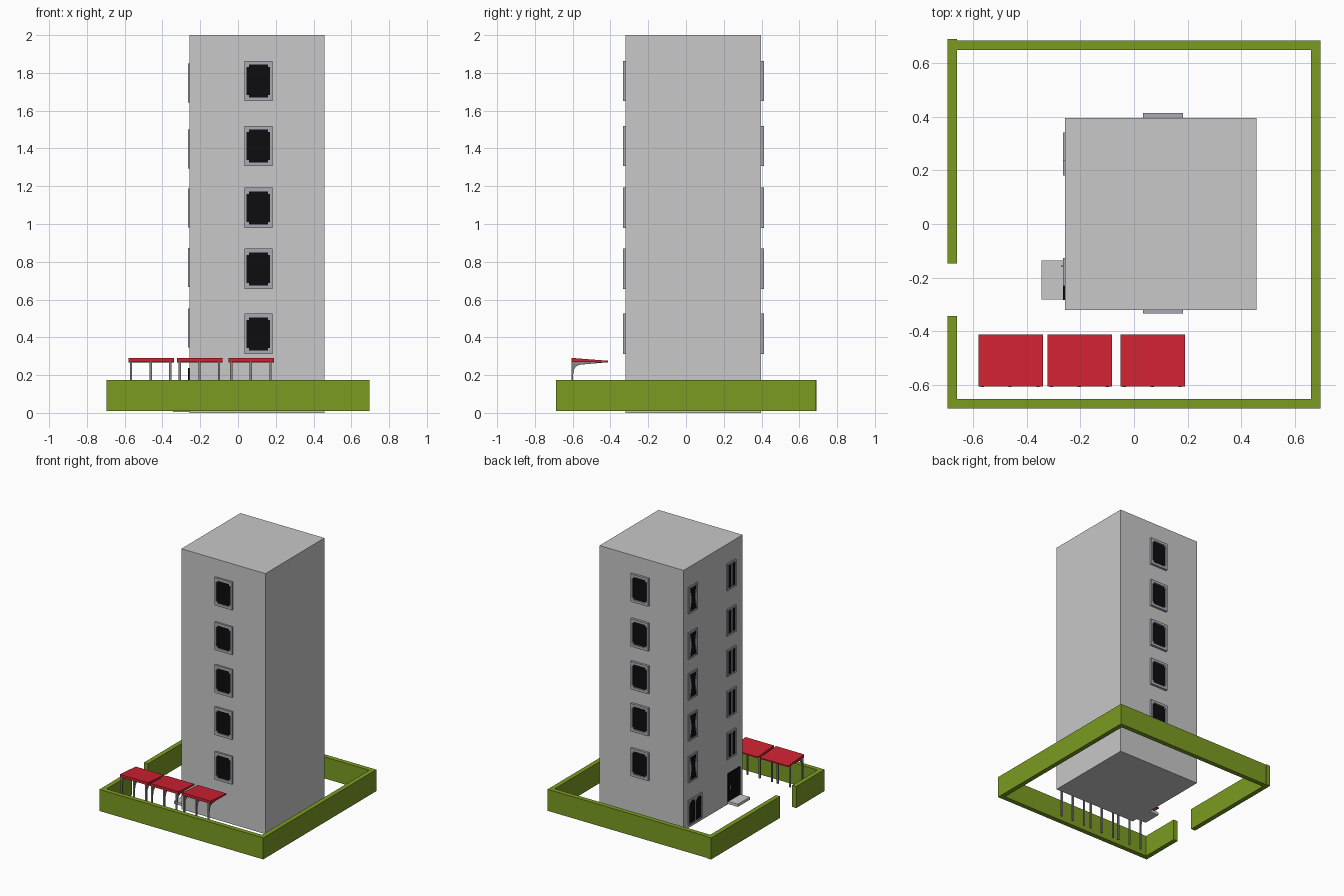
import bpy, bmesh, math
from mathutils import Vector

if "Cube" in bpy.data.objects:
    bpy.data.objects.remove(bpy.data.objects["Cube"])


def material(name, rgb):
    m = bpy.data.materials.new(name)
    m.diffuse_color = (*rgb, 1)
    m.use_nodes = True
    m.node_tree.nodes["Principled BSDF"].inputs["Base Color"].default_value = m.diffuse_color
    return m


GREY = material("concrete_grey", (0.58, 0.58, 0.58))
GREEN = material("hedge_green", (0.20, 0.33, 0.016))
RED = material("canopy_red", (0.62, 0.016, 0.03))
FRAME = material("frame_grey", (0.40, 0.40, 0.46))
BLACK = material("glass_black", (0.004, 0.004, 0.004))
STEEL = material("steel_grey", (0.25, 0.25, 0.26))

# Tower limits
X0, X1, Y0, Y1 = -0.257, 0.457, -0.32, 0.396

# Maps of (u, v, depth) onto each plane
FRONT = lambda u, v, d: Vector((u, Y0 - d, v))
BACK = lambda u, v, d: Vector((u, Y1 + d, v))
LEFT = lambda u, v, d: Vector((X0 - d, u, v))
SIDE = lambda u, v, d: Vector((d, u, v))


def plate(name, loops, place, d0, d1, mat):
    """Extruded outline; any further loops are holes."""
    bm = bmesh.new()
    edges = []
    for loop in loops:
        vs = [bm.verts.new(place(u, v, d0)) for u, v in loop]
        edges += [bm.edges.new((vs[i - 1], vs[i])) for i in range(len(vs))]
    bmesh.ops.triangle_fill(bm, edges=edges, use_beauty=True)
    ext = bmesh.ops.extrude_face_region(bm, geom=bm.faces[:], use_keep_orig=True)
    shift = place(0, 0, d1) - place(0, 0, d0)
    bmesh.ops.translate(bm, vec=shift,
                        verts=[g for g in ext["geom"] if isinstance(g, bmesh.types.BMVert)])
    bmesh.ops.recalc_face_normals(bm, faces=bm.faces[:])
    me = bpy.data.meshes.new(name)
    bm.to_mesh(me)
    bm.free()
    me.materials.append(mat)
    ob = bpy.data.objects.new(name, me)
    bpy.context.collection.objects.link(ob)
    return ob


def rect(u0, u1, v0, v1):
    return [(u0, v0), (u1, v0), (u1, v1), (u0, v1)]


def notched(u0, u1, v0, v1, n):
    return [(u0 + n, v0), (u1 - n, v0), (u1 - n, v0 + n), (u1, v0 + n),
            (u1, v1 - n), (u1 - n, v1 - n), (u1 - n, v1), (u0 + n, v1),
            (u0 + n, v1 - n), (u0, v1 - n), (u0, v0 + n), (u0 + n, v0 + n)]


def arch(u0, u1, v0, v1):
    r = (u1 - u0) / 2
    pts = [(u0, v0), (u1, v0)]
    return pts + [(u0 + r + r * math.cos(a * math.pi / 8),
                   v1 - r + r * math.sin(a * math.pi / 8)) for a in range(9)]


def box(name, x, y, z, mat):
    return plate(name, [rect(*y, *z)], SIDE, x[0], x[1], mat)


def window(name, outer, holes, place, depth, glass):
    plate(name + "_frame", [rect(*outer)] + holes, place, -0.002, depth, FRAME)
    u0, u1, v0, v1 = outer
    plate(name + "_glass", [rect(u0 + .005, u1 - .005, v0 + .005, v1 - .005)],
          place, -0.001, glass, BLACK)


# Tower block
box("tower", (X0, X1), (Y0, Y1), (0, 2), GREY)

# Front and back windows
for i, zc in enumerate((1.757, 1.413, 1.085, 0.762, 0.418)):
    for side, place, depth in (("front", FRONT, 0.014), ("back", BACK, 0.018)):
        window(f"{side}_window_{i}", (0.034, 0.182, zc - .107, zc + .107),
               [notched(0.046, 0.17, zc - .087, zc + .087, 0.012)], place, depth, 0.007)

# Left side windows: one narrow-waisted column, one two-pane column
for i, zc in enumerate((1.747, 1.398, 1.085, 0.77, 0.45)):
    a, b, c, d = 0.247, 0.329, zc - .09, zc + .09
    waist = [(a, c), (b, c), (b - .02, zc), (b, d), (a, d), (a + .02, zc)]
    window(f"left_window_rear_{i}", (0.235, 0.341, zc - .103, zc + .103),
           [waist], LEFT, 0.008, 0.004)
    window(f"left_window_fore_{i}", (-0.232, -0.126, zc - .103, zc + .103),
           [rect(-0.221, -0.184, c, d), rect(-0.174, -0.137, c, d)], LEFT, 0.008, 0.004)

# Arched ground floor window
window("arched_window", (0.18, 0.341, 0.02, 0.215),
       [arch(0.188, 0.256, 0.03, 0.205), arch(0.265, 0.333, 0.03, 0.205)],
       LEFT, 0.008, 0.004)

# Entrance door, its handle and step
plate("door", [rect(-0.283, -0.135, 0.02, 0.237)], LEFT, -0.001, 0.0085, BLACK)
plate("door_handle", [rect(-0.16, -0.152, 0.11, 0.14)], LEFT, 0.008, 0.013, FRAME)
box("door_step", (-0.345, X0), (-0.282, -0.137), (0.004, 0.025), GREY)

# Perimeter wall with a gate gap on the left
Z, T, W = (0.01, 0.175), 0.036, 0.696
box("wall_front", (-W, W), (-0.688, -0.688 + T), Z, GREEN)
box("wall_back", (-W, W), (0.685 - T, 0.685), Z, GREEN)
box("wall_right", (W - T, W), (-0.688 + T, 0.685 - T), Z, GREEN)
box("wall_left_fore", (-W, -W + T), (-0.688 + T, -0.344), Z, GREEN)
box("wall_left_rear", (-W, -W + T), (-0.148, 0.690), Z, GREEN)

# Carports: sloped canopy on three curved posts
canopy = [(-0.606, 0.270), (-0.412, 0.267), (-0.412, 0.276), (-0.606, 0.291)]
post = [(-0.607, 0.01), (-0.597, 0.01), (-0.597, 0.205), (-0.592, 0.232), (-0.582, 0.246),
        (-0.562, 0.255), (-0.42, 0.2675), (-0.607, 0.2705)]
for i, (x0, x1) in enumerate(((-0.58, -0.34), (-0.322, -0.082), (-0.05, 0.19))):
    plate(f"canopy_{i}", [canopy], SIDE, x0, x1, RED)
    for j in range(3):
        x = x0 + 0.014 + j * 0.104
        plate(f"canopy_post_{i}_{j}", [post], SIDE, x - .006, x + .006, STEEL)
